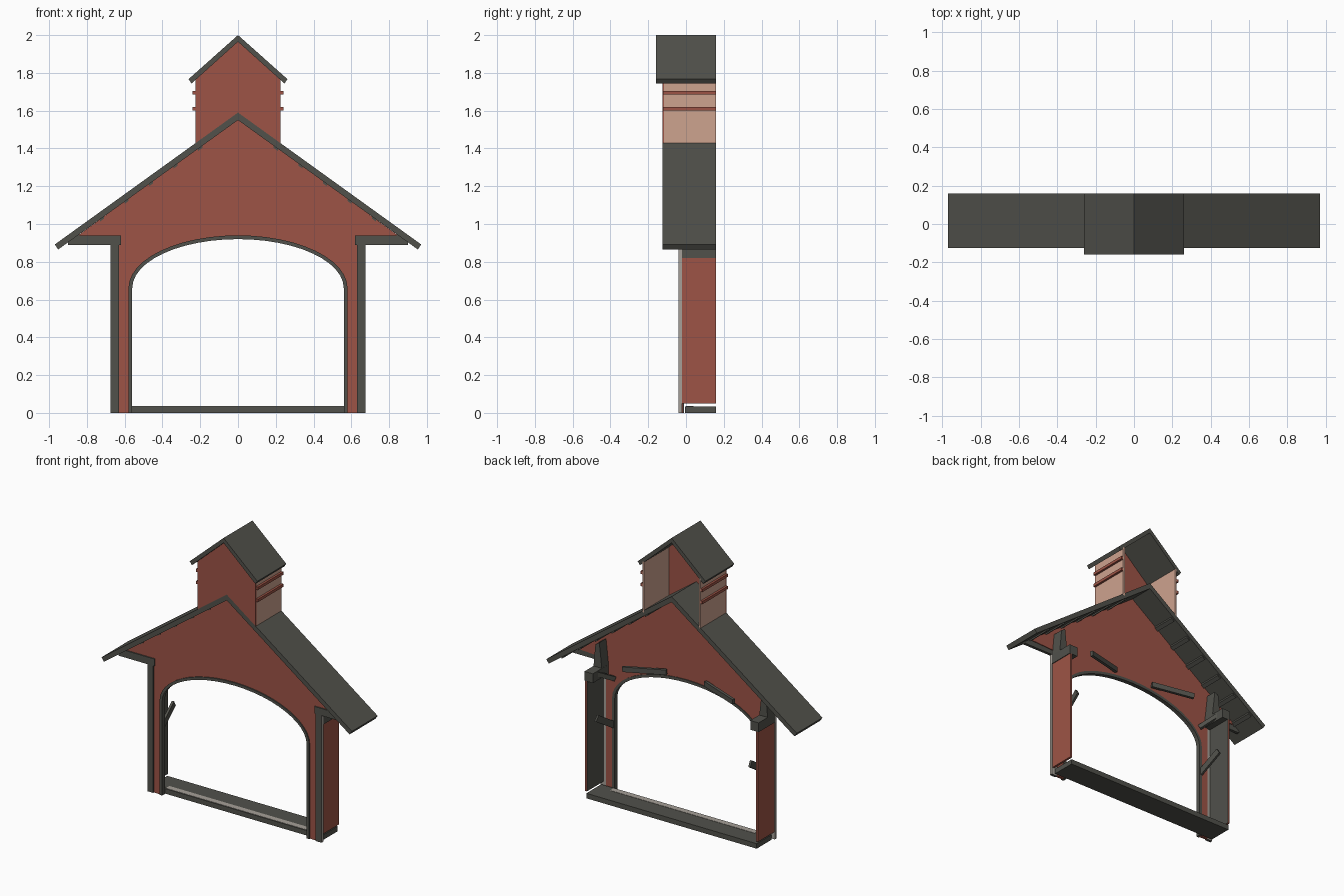
import bpy, bmesh, math
from mathutils import Vector, Matrix

if "Cube" in bpy.data.objects:
    bpy.data.objects.remove(bpy.data.objects["Cube"])


def material(name, srgb):
    m = bpy.data.materials.new(name)
    lin = [((c / 255 + 0.055) / 1.055) ** 2.4 for c in srgb]
    m.diffuse_color = (*lin, 1)
    m.use_nodes = True
    m.node_tree.nodes["Principled BSDF"].inputs["Base Color"].default_value = m.diffuse_color
    return m


RED = material("barn_red", (157, 84, 70))
DARK = material("dark_slate", (81, 81, 75))
TAN = material("pale_tan", (206, 163, 143))
GREY = material("light_grey", (166, 160, 152))


def finish(name, bm, mats, rule=None):
    """Turn a bmesh into an object; rule(normal, centre) picks the material."""
    bmesh.ops.recalc_face_normals(bm, faces=bm.faces[:])
    if rule:
        for f in bm.faces:
            f.material_index = rule(f.normal, f.calc_center_median())
    me = bpy.data.meshes.new(name)
    bm.to_mesh(me)
    bm.free()
    for m in mats:
        me.materials.append(m)
    ob = bpy.data.objects.new(name, me)
    bpy.context.collection.objects.link(ob)
    return ob


def prism(name, pts, y0, y1, mats, rule=None):
    """Extrude an (x, z) outline from y0 to y1."""
    bm = bmesh.new()
    f = bm.faces.new([bm.verts.new((x, y0, z)) for x, z in pts])
    ext = bmesh.ops.extrude_face_region(bm, geom=[f])
    moved = [v for v in ext["geom"] if isinstance(v, bmesh.types.BMVert)]
    bmesh.ops.translate(bm, verts=moved, vec=(0, y1 - y0, 0))
    return finish(name, bm, mats, rule)


def box(name, x, y, z, mats, rule=None):
    pts = [(x[0], z[0]), (x[1], z[0]), (x[1], z[1]), (x[0], z[1])]
    return prism(name, pts, y[0], y[1], mats, rule)


def beam(name, a, b, thick, high, mat):
    """Rectangular bar running from a to b."""
    a, b = Vector(a), Vector(b)
    d = (b - a).normalized()
    side = d.cross(Vector((0, 0, 1))).normalized()
    up = side.cross(d)
    rot = Matrix((d, side, up)).transposed().to_4x4()
    mtx = (Matrix.Translation((a + b) / 2) @ rot
           @ Matrix.Diagonal(((b - a).length, thick, high, 1)))
    bm = bmesh.new()
    bmesh.ops.create_cube(bm, size=1, matrix=mtx)
    return finish(name, bm, [mat])


def arch(hw, rise, n=24):
    """Opening outline from the right foot over to the left foot."""
    top = [(hw * math.cos(math.pi * i / n), 0.66 + rise * math.sin(math.pi * i / n))
           for i in range(n + 1)]
    return [(hw, 0)] + top + [(-hw, 0)]


def gable_roof(name, apex, slope, half, drop, y0, y1):
    tip = apex - slope * half
    ix, iz = half - drop * 0.45, tip - drop * 0.66
    pts = [(0, apex), (half, tip), (ix, iz), (0, apex - drop), (-ix, iz), (-half, tip)]
    return prism(name, pts, y0, y1, [DARK])


# Main gable wall with arched opening
wall = [(-0.63, 0), (-0.63, 0.92), (-0.86, 0.93), (0, 1.555), (0.86, 0.93), (0.63, 0.92), (0.63, 0)]
prism("gable_wall", wall + arch(0.57, 0.27), -0.032, -0.015, [RED])

# Arch trim, pale on the backs of the straight jambs
prism("arch_trim", arch(0.58, 0.28) + arch(0.56, 0.26)[::-1], -0.04, -0.01, [DARK])

# Main roof
gable_roof("main_roof", 1.59, 0.72, 0.97, 0.04, -0.125, 0.16)

# Sill floor and its pale front strip
box("floor_slab", (-0.66, 0.66), (-0.005, 0.16), (0, 0.035), [DARK])
box("floor_strip", (-0.56, 0.56), (0.0, 0.04), (0.033, 0.037), [GREY])

for s, side in ((1, "right"), (-1, "left")):
    # Corner post trim, pale on outer side and back
    box(side + "_post_trim", (s * 0.63, s * 0.675), (-0.04, -0.02), (0, 0.93), [DARK, GREY],
        lambda n, c: 1 if n.y > 0.5 or n.x * s > 0.5 else 0)
    # Eave return
    prism(side + "_eave_return",
          [(s * 0.62, 0.89), (s * 0.9, 0.89), (s * 0.9, 0.905), (s * 0.855, 0.94), (s * 0.62, 0.94)],
          -0.04, -0.02, [DARK])
    # Side panel, red outside and dark inside
    box(side + "_side_panel", (s * 0.655, s * 0.67), (-0.02, 0.16), (0.05, 0.82), [RED, DARK],
        lambda n, c: 1 if n.x * s < -0.5 else 0)
    # Panel cap and wedge reaching up to the roof
    box(side + "_post_cap", (s * 0.61, s * 0.675), (-0.02, 0.16), (0.82, 0.885), [DARK])
    prism(side + "_post_wedge",
          [(s * 0.61, 0.88), (s * 0.675, 0.88), (s * 0.66, 1.04), (s * 0.63, 1.06)],
          -0.015, 0.06, [DARK])
    beam(side + "_cap_brace", (s * 0.56, -0.01, 0.80), (s * 0.63, 0.12, 0.87), 0.02, 0.03, DARK)
    # Jamb brace and plank behind the arch
    beam(side + "_jamb_brace", (s * 0.575, -0.02, 0.47), (s * 0.595, 0.14, 0.57), 0.015, 0.045, DARK)
    beam(side + "_arch_plank", (s * 0.15, 0.0, 0.96), (s * 0.43, 0.087, 0.94), 0.02, 0.035, DARK)
    # Small purlins under the roof
    for i in range(6):
        x = 0.2 + 0.13 * i
        z = 1.553 - 0.72 * x
        prism(side + "_purlin_%d" % (i + 1),
              [(s * (x - 0.011), z + 0.008), (s * (x + 0.011), z - 0.008),
               (s * (x + 0.011), z - 0.022), (s * (x - 0.011), z - 0.006)],
              -0.038, 0.15, [DARK])
    # Tower side wall and slats
    box(side + "_tower_side", (s * 0.212, s * 0.225), (-0.117, 0.16), (1.42, 1.775), [TAN])
    for i, z in enumerate((1.61, 1.695)):
        box("%s_tower_slat_%d" % (side, i + 1), (s * 0.224, s * 0.24), (-0.122, 0.16),
            (z - 0.01, z + 0.01), [RED])

# Tower front wall (open at the back) and roof
prism("tower_front", [(-0.225, 1.42), (0, 1.57), (0.225, 1.42), (0.225, 1.775), (0, 1.972),
                      (-0.225, 1.775)], -0.125, -0.115, [RED])
gable_roof("tower_roof", 2.0, 0.89, 0.262, 0.035, -0.16, 0.16)
